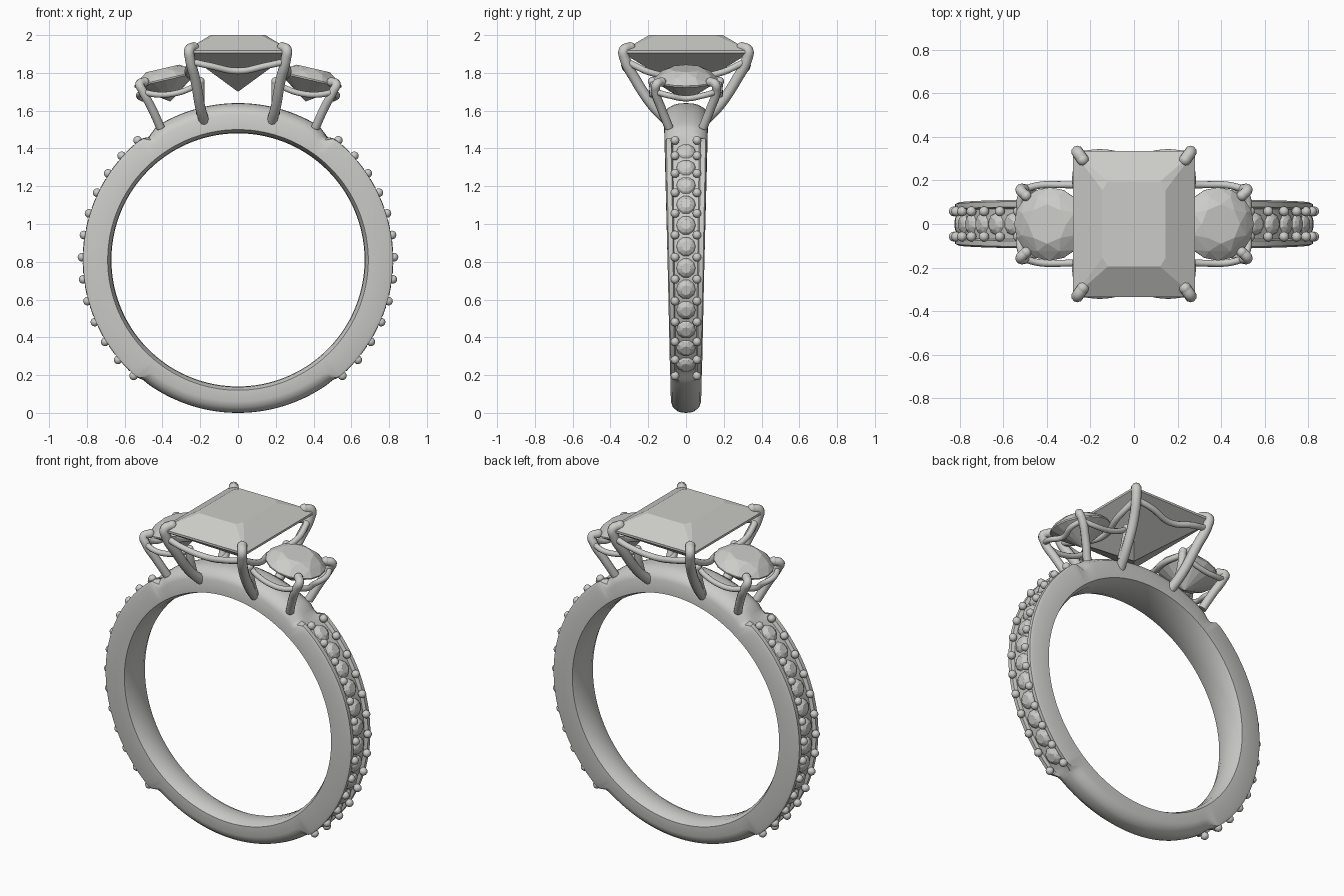
import bpy, bmesh, math
from mathutils import Matrix, Vector

if "Cube" in bpy.data.objects:
    bpy.data.objects.remove(bpy.data.objects["Cube"])

silver = bpy.data.materials.new("silver_grey")
silver.use_nodes = True
silver.diffuse_color = (0.6, 0.6, 0.58, 1)
silver.node_tree.nodes["Principled BSDF"].inputs["Base Color"].default_value = (0.6, 0.6, 0.58, 1)

CENTRE_Z = 0.81
SIGNS = (1, -1)


def finish(obj, smooth_angle=None):
    obj.data.materials.clear()
    obj.data.materials.append(silver)
    bpy.ops.object.select_all(action='DESELECT')
    obj.select_set(True)
    bpy.context.view_layer.objects.active = obj
    if smooth_angle:
        bpy.ops.object.shade_smooth_by_angle(angle=math.radians(smooth_angle))
    return obj


def from_bmesh(name, bm, smooth_angle=None):
    bmesh.ops.recalc_face_normals(bm, faces=bm.faces)
    mesh = bpy.data.meshes.new(name)
    bm.to_mesh(mesh)
    bm.free()
    obj = bpy.data.objects.new(name, mesh)
    bpy.context.collection.objects.link(obj)
    return finish(obj, smooth_angle)


def wire(name, points, radius, tip=0):
    """Round wire through the points, with an optional ball at its end."""
    curve = bpy.data.curves.new(name, 'CURVE')
    curve.dimensions = '3D'
    curve.bevel_depth = radius
    curve.bevel_resolution = 3
    curve.resolution_u = 8
    curve.use_fill_caps = True
    spline = curve.splines.new('BEZIER')
    spline.bezier_points.add(len(points) - 1)
    for p, co in zip(spline.bezier_points, points):
        p.co = co
        p.handle_left_type = p.handle_right_type = 'AUTO'
    obj = bpy.data.objects.new(name, curve)
    bpy.context.collection.objects.link(obj)
    bpy.ops.object.select_all(action='DESELECT')
    obj.select_set(True)
    bpy.context.view_layer.objects.active = obj
    bpy.ops.object.convert(target='MESH')
    obj = bpy.context.view_layer.objects.active
    if tip:
        bm = bmesh.new()
        bm.from_mesh(obj.data)
        bmesh.ops.create_uvsphere(bm, u_segments=14, v_segments=8, radius=tip,
                                  matrix=Matrix.Translation(points[-1]))
        bm.to_mesh(obj.data)
        bm.free()
    return finish(obj, 50)


def circle(radius, z, count, turn=0.0):
    return [(radius * math.cos((i + turn) * math.tau / count),
             radius * math.sin((i + turn) * math.tau / count), z) for i in range(count)]


def add_hull(bm, points, matrix):
    verts = [bm.verts.new(matrix @ Vector(p)) for p in points]
    bmesh.ops.convex_hull(bm, input=verts)


def smoothstep(lo, hi, v):
    t = min(1, max(0, (v - lo) / (hi - lo)))
    return t * t * (3 - 2 * t)


# Shank: one cross-section swept round, domed when plain and channelled at the sides
def shank_section(angle):
    elev = math.degrees(math.asin(math.sin(angle)))
    height = CENTRE_Z * (1 + math.sin(angle))
    w = 0.08 + 0.022 * height
    top = 0.82 + 0.01 * math.sin(angle) - 0.022 * math.exp(-((elev - 54) / 3) ** 2)
    inner = [(0.67, 0), (0.673, 0.6 * w), (0.69, w)]
    plain = [(top - 0.06, w), (top - 0.03, 0.87 * w), (top - 0.008, 0.55 * w),
             (top - 0.002, 0.3 * w), (top, 0)]
    channel = [(0.805, w), (0.82, 0.93 * w), (0.82, 0.7 * w), (0.8, 0.63 * w), (0.8, 0)]
    t = smoothstep(-53, -49, elev) * (1 - smoothstep(51, 55, elev))
    outer = [(a[0] + (b[0] - a[0]) * t, a[1] + (b[1] - a[1]) * t)
             for a, b in zip(plain, channel)]
    half = inner + outer
    return half + [(r, -y) for r, y in reversed(half[1:-1])]


bm = bmesh.new()
rings = []
STEPS = 180
for i in range(STEPS):
    a = math.tau * i / STEPS
    rings.append([bm.verts.new((r * math.cos(a), y, CENTRE_Z + r * math.sin(a)))
                  for r, y in shank_section(a)])
for i, ring in enumerate(rings):
    following = rings[(i + 1) % STEPS]
    for j in range(len(ring)):
        k = (j + 1) % len(ring)
        bm.faces.new((ring[j], ring[k], following[k], following[j]))
from_bmesh("shank", bm, 35)

# Small stones and beads along both shoulders
FIRST, STEP = 50, 98 / 12
stones, beads = bmesh.new(), bmesh.new()
small_stone = circle(0.052, 0, 10) + circle(0.045, 0.012, 10) + circle(0.026, 0.024, 10, 0.5)
for side in SIGNS:
    for i in range(13):
        a = math.radians(FIRST - STEP * i)
        for sy in SIGNS:
            pos = (side * 0.826 * math.cos(a), sy * 0.058, CENTRE_Z + 0.826 * math.sin(a))
            bmesh.ops.create_uvsphere(beads, u_segments=12, v_segments=8, radius=0.023,
                                      matrix=Matrix.Translation(pos))
        if i < 12:
            a -= math.radians(STEP / 2)
            out = Vector((side * math.cos(a), 0, math.sin(a)))
            place = (Matrix.Translation(out * 0.798 + Vector((0, 0, CENTRE_Z)))
                     @ out.to_track_quat('Z', 'Y').to_matrix().to_4x4())
            add_hull(stones, small_stone, place)
from_bmesh("shoulder_stones", stones)
from_bmesh("shoulder_beads", beads, 60)

# Centre stone: rectangular with a clipped table and a pointed base
points = [(0, 0, 1.70)]
for sx in SIGNS:
    for sy in SIGNS:
        points += [(sx * 0.28, sy * 0.335, z) for z in (1.905, 1.918)]
        points += [(sx * 0.145, sy * 0.155, 2), (sx * 0.12, sy * 0.195, 2)]
bm = bmesh.new()
add_hull(bm, points, Matrix())
from_bmesh("centre_stone", bm)

# Centre prongs and the sagging rails between them
for sx in SIGNS:
    for sy in SIGNS:
        path = [(0.175, 0.08, 1.53), (0.2, 0.17, 1.62), (0.225, 0.265, 1.76),
                (0.255, 0.325, 1.88), (0.258, 0.328, 1.92), (0.235, 0.295, 1.935)]
        wire("centre_prong", [(x * sx, y * sy, z) for x, y, z in path], 0.028, 0.028)
    wire("centre_end_rail", [(-0.25, sx * 0.315, 1.86), (-0.15, sx * 0.325, 1.838),
                             (0, sx * 0.305, 1.81), (0.15, sx * 0.325, 1.838),
                             (0.25, sx * 0.315, 1.86)], 0.018)
    wire("centre_side_rail", [(sx * 0.25, -0.315, 1.86), (sx * 0.265, -0.18, 1.80),
                              (sx * 0.22, 0, 1.775), (sx * 0.265, 0.18, 1.80),
                              (sx * 0.25, 0.315, 1.86)], 0.018)

# Round side stones, tilted outwards, with their prongs and rails
round_stone = (circle(0.168, -0.004, 16) + circle(0.168, 0.004, 16)
               + circle(0.135, 0.037, 8, 0.5) + circle(0.09, 0.06, 8) + [(0, 0, -0.12)])
for sx in SIGNS:
    bm = bmesh.new()
    add_hull(bm, round_stone, Matrix.Translation((sx * 0.385, 0, 1.765))
             @ Matrix.Rotation(sx * math.radians(13), 4, 'Y'))
    from_bmesh("side_stone", bm)
    for sy in SIGNS:
        def place(path):
            return [(x * sx, y * sy, z) for x, y, z in path]
        wire("outer_side_prong", place([(0.41, 0.09, 1.51), (0.455, 0.13, 1.61),
                                        (0.505, 0.16, 1.705), (0.52, 0.155, 1.74),
                                        (0.495, 0.13, 1.752)]), 0.024, 0.025)
        wire("inner_side_prong", place([(0.2, 0.13, 1.58), (0.2, 0.165, 1.68),
                                        (0.2, 0.178, 1.755)]), 0.022, 0.024)
        wire("side_stone_rail", place([(0.505, 0.16, 1.70), (0.43, 0.178, 1.685),
                                       (0.34, 0.18, 1.69), (0.26, 0.178, 1.715),
                                       (0.2, 0.172, 1.75)]), 0.016)
    wire("outer_side_rail", [(sx * 0.505, -0.16, 1.70), (sx * 0.525, -0.09, 1.68),
                             (sx * 0.505, 0, 1.665), (sx * 0.525, 0.09, 1.68),
                             (sx * 0.505, 0.16, 1.70)], 0.016)
